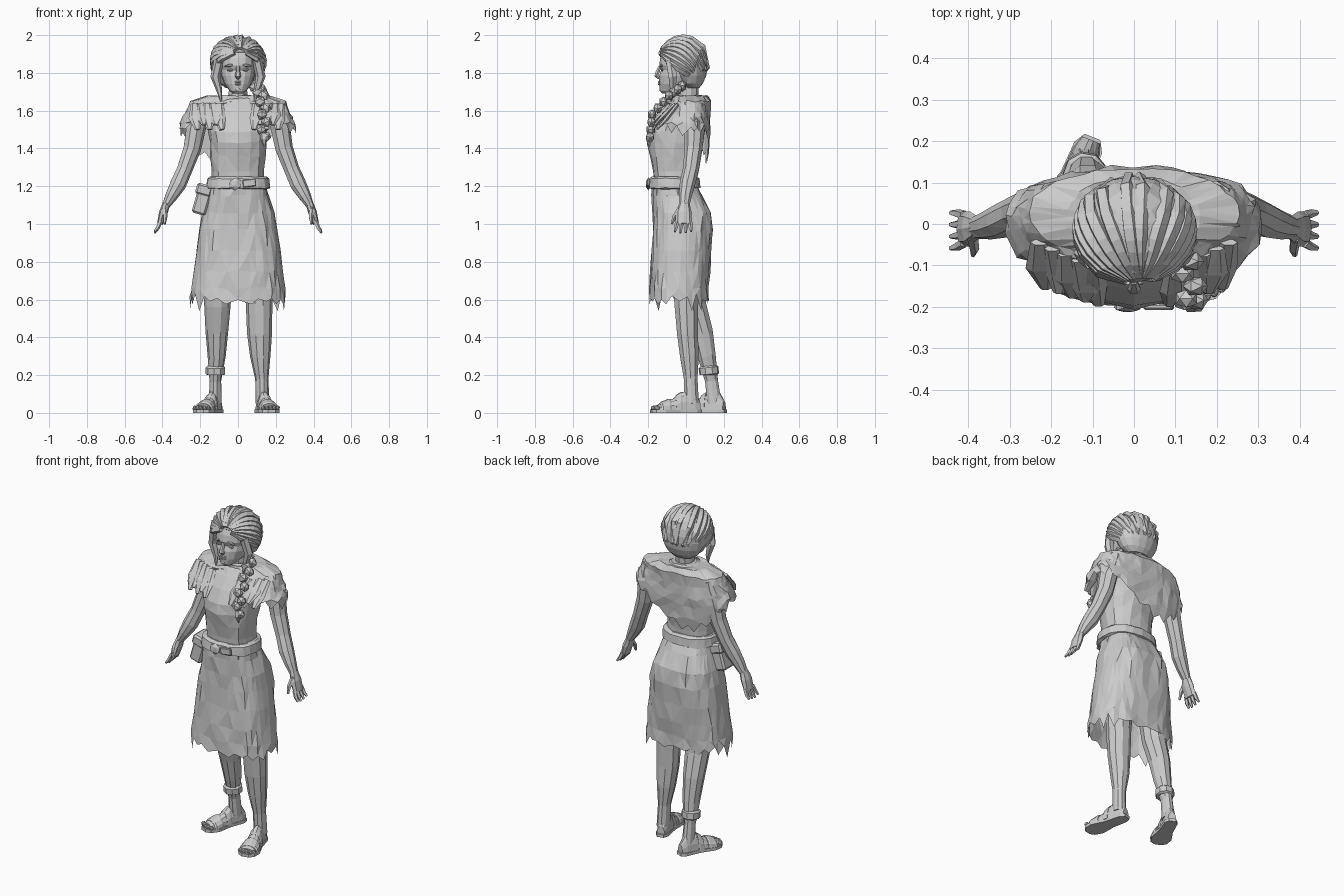
import bpy, bmesh, math, random
from mathutils import Vector, Matrix

random.seed(4)
cube = bpy.data.objects.get("Cube")
if cube:
    bpy.data.objects.remove(cube)

GREY = bpy.data.materials.new("plain grey")
GREY.use_nodes = True
GREY.diffuse_color = (0.6, 0.6, 0.6, 1)
GREY.node_tree.nodes["Principled BSDF"].inputs["Base Color"].default_value = (0.6, 0.6, 0.6, 1)


def finish(bm, name):
    bmesh.ops.recalc_face_normals(bm, faces=bm.faces)
    mesh = bpy.data.meshes.new(name)
    bm.to_mesh(mesh)
    bm.free()
    mesh.materials.append(GREY)
    obj = bpy.data.objects.new(name, mesh)
    bpy.context.collection.objects.link(obj)
    return obj


def skin(name, rings, caps=True):
    """Bridge closed rings of points into one faceted surface."""
    bm = bmesh.new()
    loops = [[bm.verts.new(p) for p in ring] for ring in rings]
    n = len(loops[0])
    for a, b in zip(loops, loops[1:]):
        for i in range(n):
            j = (i + 1) % n
            bm.faces.new((a[i], a[j], b[j], b[i]))
    if caps:
        bm.faces.new(loops[0])
        bm.faces.new(loops[-1])
    bmesh.ops.triangulate(bm, faces=bm.faces)
    return finish(bm, name)


def power(v, p):
    return math.copysign(abs(v) ** p, v)


def shake(amount):
    return Vector([random.uniform(-amount, amount) for _ in range(3)])


def oval(z, rx, front, back, sides, p=1.0, jitter=0.0):
    """Horizontal oval ring between a front and a back depth, starting at the front."""
    ring = []
    for i in range(sides):
        a = math.tau * i / sides
        x = rx * power(math.sin(a), p)
        y = (front + back) / 2 - (back - front) / 2 * power(math.cos(a), p)
        ring.append(Vector((x, y, z)) + shake(jitter))
    return ring


def loft(name, rows, sides=14, p=1.0, jitter=0.0):
    return skin(name, [oval(*row, sides, p, jitter) for row in rows])


def tube(name, points, sides=8, ref=(0, 1, 0)):
    """Limb through points of (x, y, z, width radius, depth radius)."""
    path = [Vector(p[:3]) for p in points]
    rings = []
    for i, p in enumerate(points):
        t = (path[min(i + 1, len(path) - 1)] - path[max(i - 1, 0)]).normalized()
        u = t.cross(Vector(ref)).normalized()
        v = u.cross(t)
        rings.append([path[i] + u * p[3] * math.cos(a) + v * p[-1] * math.sin(a)
                      for a in (math.tau * k / sides for k in range(sides))])
    return skin(name, rings)


def blob(name, centre, size, turn=0.0):
    bm = bmesh.new()
    bmesh.ops.create_icosphere(bm, subdivisions=1, radius=1)
    bm.transform(Matrix.Translation(centre) @ Matrix.Rotation(turn, 4, 'Y') @ Matrix.Diagonal((*size, 1)))
    return finish(bm, name)


def box(name, centre, size, turn=0.0, bevel=0.01):
    bm = bmesh.new()
    bmesh.ops.create_cube(bm, size=1)
    bm.transform(Matrix.Diagonal((*size, 1)))
    bmesh.ops.bevel(bm, geom=bm.edges[:], offset=bevel, segments=1, affect='EDGES')
    bm.transform(Matrix.Translation(centre) @ Matrix.Rotation(turn, 4, 'Y'))
    return finish(bm, name)


# Torso and neck
loft("bodice", [(1.17, .145, -.165, .05), (1.28, .138, -.175, .05), (1.36, .145, -.188, .06),
                (1.43, .15, -.203, .08), (1.49, .158, -.197, .1), (1.56, .165, -.16, .11),
                (1.62, .16, -.118, .11), (1.66, .115, -.088, .1), (1.68, .07, -.05, .08)], 16, .85, .005)
loft("neck", [(1.63, .07, -.07, .08), (1.68, .052, -.05, .065), (1.76, .05, -.05, .07)], 10)

# Skirt with a torn, flicked-out hem
skirt = [oval(z, rx, f, b, 36, .76, .006) for z, rx, f, b in (
    (1.22, .145, -.178, .05), (1.15, .16, -.18, .09), (1.06, .188, -.175, .13), (.97, .206, -.178, .14),
    (.86, .221, -.183, .133), (.75, .234, -.188, .125), (.66, .245, -.19, .118), (.61, .253, -.193, .12))]
for i, corner in enumerate(skirt[-1]):
    corner.z = random.choice((.54, .575, .59)) if i % 2 else random.uniform(.595, .635)
skin("skirt", skirt, caps=False)

# Belt, buckle and pouch
loft("belt", [(1.185, .155, -.185, .06), (1.19, .17, -.2, .075), (1.24, .165, -.195, .07),
              (1.25, .15, -.18, .055)], 20, .85, .003)
blob("buckle", (-.015, -.2, 1.212), (.038, .014, .034))
box("buckle_tab", (.06, -.2, 1.217), (.07, .014, .04), -.12, .004)
box("pouch", (-.19, -.07, 1.125), (.075, .1, .15), .28)
box("pouch_flap", (-.18, -.07, 1.18), (.085, .112, .06), .28)

# Shawl: rests on the shoulders, short at the throat, longest at the back right
COLUMNS, ROWS = 40, 5
shawl = [oval(1.675, .085, -.07, .09, COLUMNS), oval(1.68, .16, -.075, .115, COLUMNS, 1, .003),
         oval(1.65, .25, -.08, .132, COLUMNS, .9, .005)]
for row in range(1, ROWS + 1):
    ring = []
    for i in range(COLUMNS):
        a = math.tau * i / COLUMNS
        s, c = math.sin(a), math.cos(a)
        hem = 1.51 + .13 * max(0, c) ** 5 - .18 * max(0, -math.cos(a - .3)) ** 3
        if row == ROWS:
            hem += random.uniform(-.04, 0) if i % 2 else random.uniform(0, .025)
        z = 1.65 + (hem - 1.65) * row / ROWS
        drop = min(1, (1.65 - z) / .13)
        rx = .25 + .06 * drop - .3 * max(0, 1.48 - z)
        depth = .105 + .09 * drop if c > 0 else .11 - .08 * max(0, 1.5 - z)
        ring.append(Vector((rx * power(s, .9), .02 - depth * power(c, .85), z)) + shake(.007))
    shawl.append(ring)
skin("shawl", shawl, caps=False)

# Crumpled tatters of the shawl over each side of the chest
for s, side in ((-1, "right"), (1, "left")):
    for k in range(5):
        x = .085 + .032 * k
        top = Vector((s * (x + .015), -.1 + .014 * k, 1.635))
        low = Vector((s * x, -.195 + .01 * k, 1.5 + .025 * (k % 2)))
        mid = top.lerp(low, random.uniform(.5, .75)) + shake(.01)
        tube(side + "_tatter", [(*top, .022, .01), (*mid, .036, .012), (*low, .014, .006)], 6)

# Arms and hands
for s, side in ((-1, "right"), (1, "left")):
    tube(side + "_arm", [(s * .19, .05, 1.63, .05, .055), (s * .225, .045, 1.5, .053, .055),
                         (s * .243, .04, 1.4, .048, .048), (s * .283, .026, 1.29, .042, .043),
                         (s * .318, .008, 1.21, .044, .042), (s * .352, -.003, 1.15, .034, .035),
                         (s * .38, -.008, 1.1, .022, .028)], 9)
    tube(side + "_palm", [(s * .378, -.008, 1.11, .02, .027), (s * .395, -.012, 1.06, .023, .042),
                          (s * .413, -.012, 1.0, .016, .043)], 8)
    for k in range(4):
        y = -.045 + .022 * k
        end = .95 + .007 * abs(k - 1.3)
        tube(side + "_finger", [(s * .41, y, 1.015, .012), (s * .425, y * 1.2, .98, .011),
                                (s * .442, y * 1.3, end, .006)], 5)
    tube(side + "_thumb", [(s * .39, -.03, 1.085, .014), (s * .385, -.06, 1.04, .012),
                           (s * .388, -.075, 1.0, .006)], 5)

# Legs
tube("left_leg", [(.105, .0, .8, .08), (.112, .002, .57, .07, .066), (.114, .008, .42, .066, .058),
                  (.118, .018, .3, .054, .052), (.126, .025, .18, .035, .038), (.13, .03, .05, .036, .04)], 10)
tube("right_leg", [(-.105, .02, .8, .08), (-.109, .045, .57, .07, .065), (-.112, .085, .43, .06, .06),
                   (-.113, .11, .3, .048, .05), (-.12, .135, .17, .031, .036), (-.12, .15, .05, .034, .04)], 10)
tube("ankle_cuff", [(-.118, .123, .2, .042), (-.118, .123, .205, .053), (-.118, .119, .24, .053),
                    (-.118, .118, .25, .042)], 9)


def foot(side, heel, toe):
    """Sandalled foot laid from heel to toe on the floor."""
    a, axis = Vector((*heel, 0)), Vector((*toe, 0)) - Vector((*heel, 0))
    across = axis.cross(Vector((0, 0, 1))).normalized()

    def arch(t, width, height):
        angles = [math.pi * k / 7 for k in range(8)]
        return [a + axis * t + across * width * math.cos(q) + Vector((0, 0, .014 + height * math.sin(q)))
                for q in angles]

    outline = [(0, .02), (.1, .036), (.45, .04), (.75, .058), (.93, .046), (1, .02)]
    edge = [a + axis * t + across * w for t, w in outline]
    edge += [a + axis * t - across * w for t, w in reversed(outline)]
    skin(side + "_sole", [[p + Vector((0, 0, z)) for p in edge] for z in (0, .018)])
    skin(side + "_foot", [arch(.03, .024, .05), arch(.14, .033, .1), arch(.36, .036, .1),
                          arch(.56, .042, .062), arch(.78, .05, .04), arch(.9, .044, .025)])
    skin(side + "_toe_strap", [arch(.62, .047, .06), arch(.66, .053, .06), arch(.8, .056, .045),
                               arch(.83, .05, .036)])
    skin(side + "_ankle_strap", [arch(.4, .039, .098), arch(.43, .043, .094), arch(.5, .044, .08),
                                 arch(.52, .042, .07)])
    for k in range(5):
        spot = a + axis * (.95 - .02 * abs(k - 2)) + across * .02 * (k - 2)
        blob(side + "_toe", spot + Vector((0, 0, .026)), (.012, .016, .014))


foot("left", (.116, .08), (.178, -.185))
foot("right", (-.1, .21), (-.202, -.04))

# Head and face
loft("head", [(1.69, .022, -.125, -.05), (1.705, .045, -.138, -.02), (1.74, .072, -.142, .04),
              (1.785, .088, -.142, .08), (1.815, .093, -.132, .1), (1.84, .096, -.142, .1),
              (1.88, .094, -.136, .1), (1.93, .08, -.115, .08)], 16, .9)
tube("nose", [(0, -.138, 1.835, .009), (0, -.15, 1.805, .012), (0, -.157, 1.785, .017, .013),
              (0, -.14, 1.772, .01)], 6)
blob("upper_lip", (0, -.142, 1.752), (.027, .008, .006))
blob("lower_lip", (0, -.141, 1.741), (.022, .009, .007))
blob("chin", (0, -.128, 1.712), (.024, .014, .015))
for s, side in ((-1, "right"), (1, "left")):
    blob(side + "_eye", (s * .04, -.126, 1.815), (.02, .006, .008))
    blob(side + "_brow", (s * .043, -.131, 1.84), (.032, .009, .008), s * .15)

# Hair: a cap under broad strands swept from the parting to the nape
loft("hair_cap", [(1.72, .065, .0, .07), (1.745, .1, -.03, .09), (1.785, .122, -.055, .107),
                  (1.83, .133, -.075, .115), (1.87, .132, -.1, .115), (1.91, .12, -.125, .107),
                  (1.95, .094, -.12, .085), (1.98, .058, -.08, .05), (1.99, .025, -.04, .015)], 16)
CENTRE, RADII = Vector((0, -.015, 1.86)), Vector((.132, .132, .124))
for s, side in ((-1, "right"), (1, "left")):
    for k in range(8):
        lift = -.35 + 1.85 * k / 7
        spread = math.cos(lift)
        start = Vector((s * .25 * spread + .1, -.85, .4 + .15 * math.sin(lift)))
        middle = Vector((s * spread * 2, .1, math.sin(lift) * 2))
        stop = Vector((s * .55 * spread, .75, -.95 + .15 * math.sin(lift)))
        points = []
        for i in range(9):
            t = i / 8
            d = (start * (1 - t) ** 2 + middle * 2 * t * (1 - t) + stop * t * t).normalized()
            points.append((*(CENTRE + d * RADII), .012 + .009 * math.sin(math.pi * t)))
        tube(side + "_hair_strand", points, 5, (0, .3, 1))
    tube(side + "_hair_lock", [(s * .1, -.085, 1.87, .026), (s * .12, -.07, 1.78, .026),
                               (s * .1, -.07, 1.71, .016), (s * .09, -.08, 1.65, .004)], 6)

# Braid over the left shoulder
braid = [Vector(p) for p in ((.1, -.02, 1.73), (.125, -.09, 1.68), (.14, -.18, 1.58), (.135, -.19, 1.46))]
for k in range(10):
    t = k / 9 * 2.999
    i = int(t)
    spot = braid[i].lerp(braid[i + 1], t - i)
    flip = 1 if k % 2 else -1
    blob("braid_plait", spot + Vector((flip * .013, 0, 0)), (.036 - .001 * k, .025, .03), flip * .6)
tube("braid_tail", [(.135, -.19, 1.48, .018), (.138, -.195, 1.45, .02), (.14, -.195, 1.41, .004)], 6)
